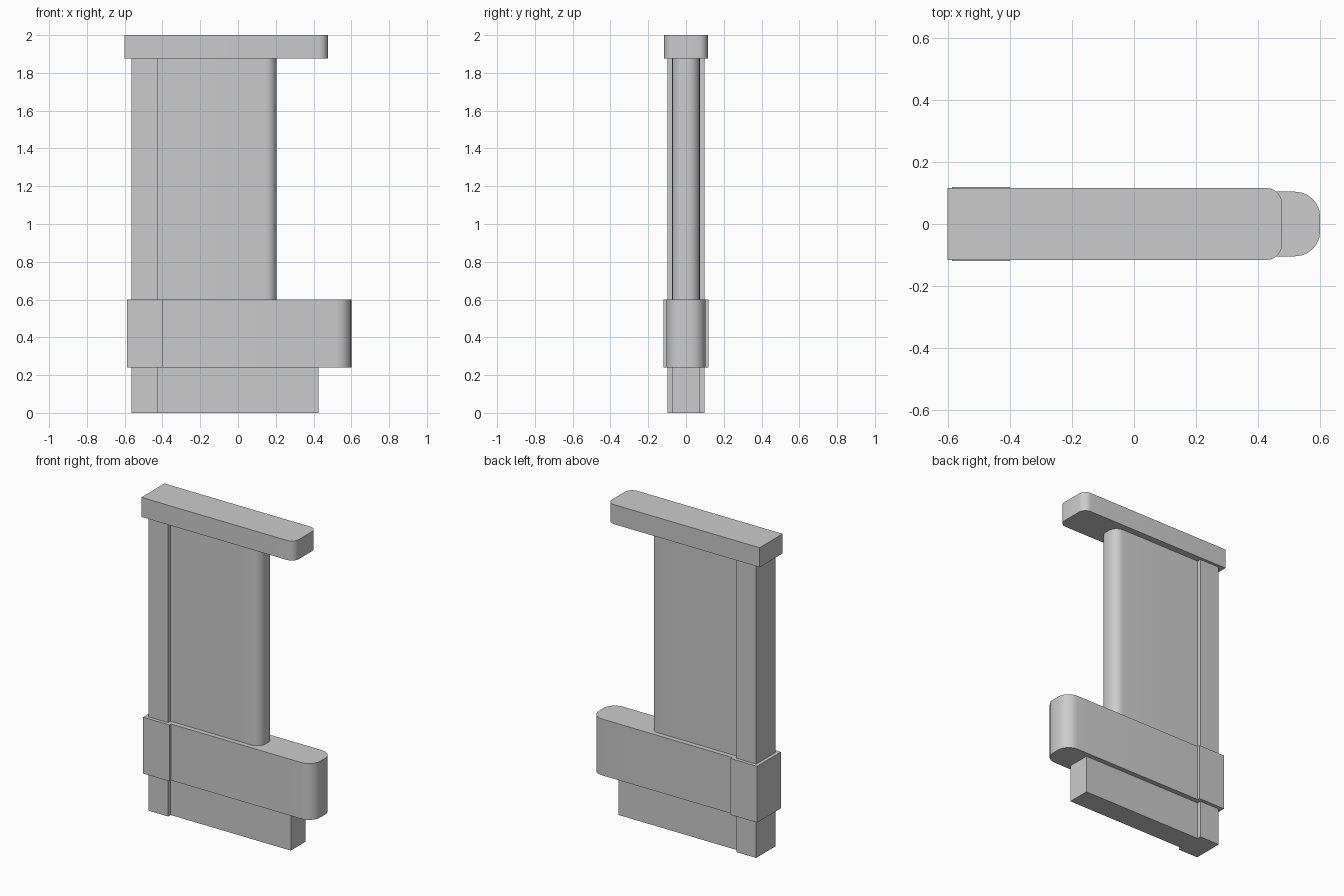
import bpy, bmesh
from math import sin, cos, pi

if "Cube" in bpy.data.objects:
    bpy.data.objects.remove(bpy.data.objects["Cube"])


def slab(name, z0, z1, x0, x1, half, radius=0, step=None, segs=6):
    """Extrude a plan outline: optional thicker block at -x, optional rounded +x end."""
    # Upper half of the outline (y > 0), from the left end to the right end
    upper = []
    if step:
        step_x, step_half = step
        upper += [(x0, step_half), (step_x, step_half), (step_x, half)]
    else:
        upper.append((x0, half))
    if radius:
        for i in range(segs + 1):
            a = pi / 2 * (1 - i / segs)
            upper.append((x1 - radius + radius * cos(a), half - radius + radius * sin(a)))
    else:
        upper.append((x1, half))
    # Mirror to complete the outline, then extrude
    outline = upper + [(x, -y) for x, y in reversed(upper)]
    bm = bmesh.new()
    face = bm.faces.new([bm.verts.new((x, y, z0)) for x, y in outline])
    ext = bmesh.ops.extrude_face_region(bm, geom=[face], use_keep_orig=True)
    top = [v for v in ext["geom"] if isinstance(v, bmesh.types.BMVert)]
    bmesh.ops.translate(bm, verts=top, vec=(0, 0, z1 - z0))
    bmesh.ops.recalc_face_normals(bm, faces=bm.faces)
    mesh = bpy.data.meshes.new(name)
    bm.to_mesh(mesh)
    bm.free()
    obj = bpy.data.objects.new(name, mesh)
    bpy.context.collection.objects.link(obj)
    bpy.ops.object.select_all(action="DESELECT")
    obj.select_set(True)
    bpy.context.view_layer.objects.active = obj
    bpy.ops.object.shade_smooth_by_angle(angle=pi / 6)
    return obj


# Square-ended foot with thicker rear post
slab("base", 0, 0.24, -0.565, 0.425, 0.073, step=(-0.425, 0.098))
# Wide band with a nearly semicircular nose
slab("lower_band", 0.24, 0.60, -0.587, 0.60, 0.104, radius=0.08, step=(-0.40, 0.12))
# Tall wall with rounded front edge and thicker rear post
slab("wall_panel", 0.60, 1.875, -0.565, 0.205, 0.073, radius=0.06, step=(-0.425, 0.098))
# Overhanging cap with softened front corners
slab("top_cap", 1.875, 2.0, -0.602, 0.477, 0.116, radius=0.05)
